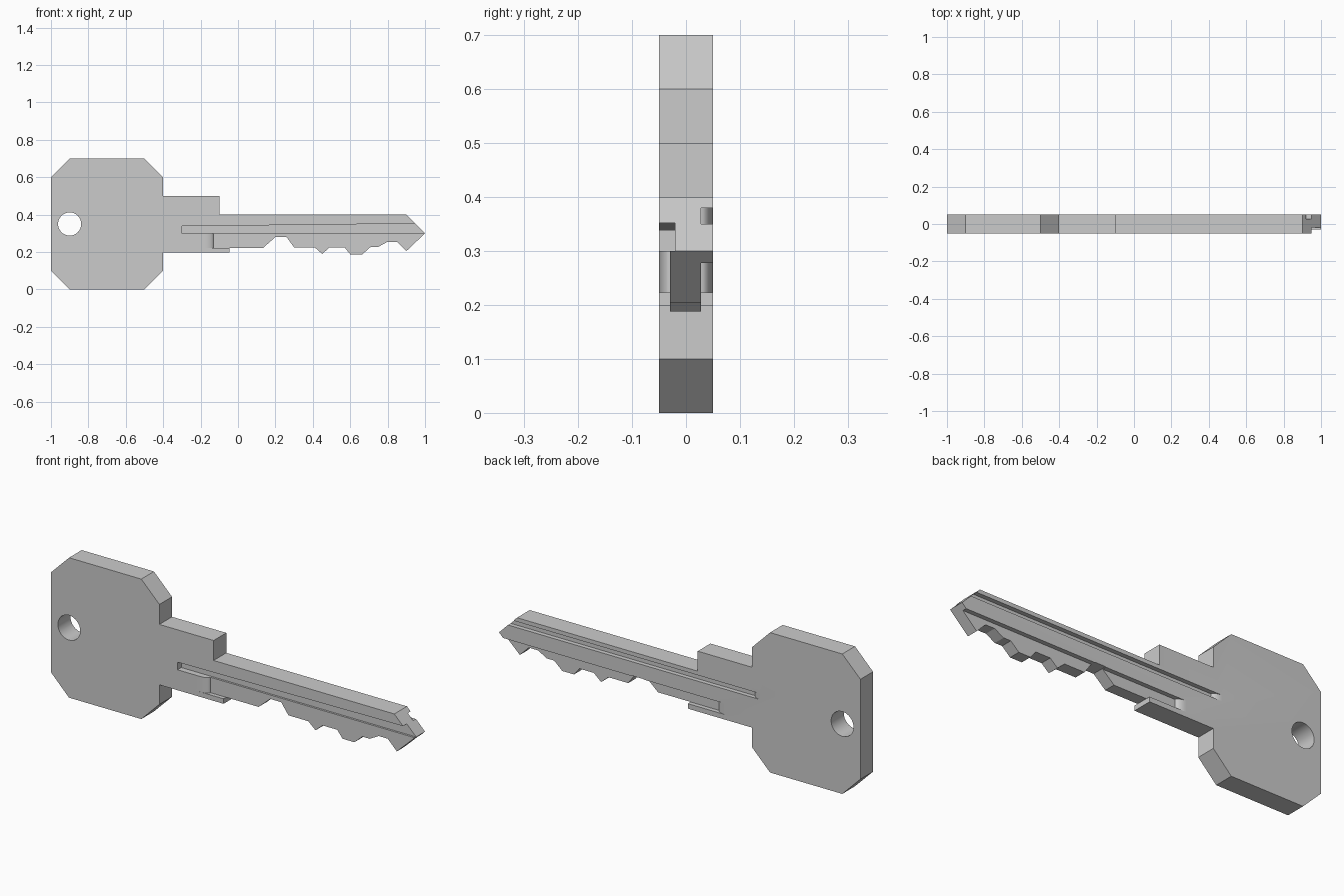
import bpy, bmesh, math
from mathutils import Vector

if "Cube" in bpy.data.objects:
    bpy.data.objects.remove(bpy.data.objects["Cube"])


def prism(name, pts, axis, lo, hi):
    """Extrude a 2D outline: axis 'Y' takes (x, z) points, axis 'Z' takes (x, y)."""
    def place(a, b, c):
        return Vector((a, c, b)) if axis == 'Y' else Vector((a, b, c))
    bm = bmesh.new()
    face = bm.faces.new([bm.verts.new(place(a, b, lo)) for a, b in pts])
    ext = bmesh.ops.extrude_face_region(bm, geom=[face])
    verts = [v for v in ext['geom'] if isinstance(v, bmesh.types.BMVert)]
    bmesh.ops.translate(bm, verts=verts, vec=place(0, 0, hi - lo))
    bmesh.ops.recalc_face_normals(bm, faces=bm.faces)
    mesh = bpy.data.meshes.new(name)
    bm.to_mesh(mesh)
    bm.free()
    obj = bpy.data.objects.new(name, mesh)
    bpy.context.collection.objects.link(obj)
    return obj


def milled(name, x0, x1, side, depth, z0, z1):
    """Slot cutter on one side with a rounded run-out from x0 to x1."""
    y_out, y_in = side * 0.05, side * depth
    n = 8
    arc = [(x0 + (x1 - x0) * math.sin(t), y_in + (y_out - y_in) * math.cos(t))
           for t in (i * math.pi / 2 / n for i in range(n + 1))]
    outline = [(x0, side * 0.1)] + arc + [(1.1, y_in), (1.1, side * 0.1)]
    return prism(name, outline, 'Z', z0, z1)


# Key plate: bow, collar and toothed blade in one outline
bow_top = [(-1, 0.1), (-1, 0.6), (-0.9, 0.7), (-0.5, 0.7), (-0.4, 0.6)]
blade_top = [(-0.4, 0.5), (-0.1, 0.5), (-0.1, 0.4), (0.9, 0.4), (1, 0.3)]
teeth = [(0.9, 0.205), (0.85, 0.255), (0.80, 0.255), (0.75, 0.228), (0.71, 0.228),
         (0.665, 0.188), (0.60, 0.188), (0.57, 0.225), (0.49, 0.225), (0.45, 0.19),
         (0.41, 0.225), (0.30, 0.225), (0.26, 0.28), (0.20, 0.28), (0.135, 0.223)]
collar_bottom = [(-0.045, 0.223), (-0.045, 0.198), (-0.4, 0.198)]
bow_bottom = [(-0.4, 0.1), (-0.5, 0), (-0.9, 0), (-1, 0.1)]
key = prism("key", bow_top + blade_top + teeth + collar_bottom + bow_bottom[:-1],
            'Y', -0.05, 0.05)

# Cutters: ring hole, long grooves and thinned lower blade on both sides
hole = [(-0.9 + 0.062 * math.cos(a), 0.35 + 0.062 * math.sin(a))
        for a in (i * math.tau / 32 for i in range(32))]
front_groove = [(-0.3, 0.3), (1.1, 0.3), (1.1, 0.354), (-0.3, 0.338)]
lower = [(-0.045, 0.1), (1.1, 0.1), (1.1, 0.25), (-0.045, 0.25)]
cutters = [
    prism("ring_hole", hole, 'Y', -0.2, 0.2),
    milled("front_recess", -0.18, -0.13, -1, 0.03, 0.223, 0.3),
    prism("front_tooth_recess", lower, 'Y', -0.1, -0.03),
    prism("front_groove", front_groove, 'Y', -0.1, -0.02),
    milled("back_recess", -0.25, -0.205, 1, 0.028, 0.223, 0.278),
    prism("back_tooth_recess", lower, 'Y', 0.028, 0.1),
    milled("back_groove", -0.45, -0.405, 1, 0.028, 0.35, 0.38),
]
for c in cutters:
    c.hide_render = True
    mod = key.modifiers.new(c.name, 'BOOLEAN')
    mod.operation = 'DIFFERENCE'
    mod.solver = 'EXACT'
    mod.object = c

# Bake the cuts, remove the cutters and smooth only the rounded surfaces
bpy.context.view_layer.update()
baked = bpy.data.meshes.new_from_object(
    key.evaluated_get(bpy.context.evaluated_depsgraph_get()))
key.modifiers.clear()
key.data = baked
for c in cutters:
    bpy.data.objects.remove(c)
bpy.context.view_layer.objects.active = key
key.select_set(True)
bpy.ops.object.shade_smooth_by_angle(angle=math.radians(25))
